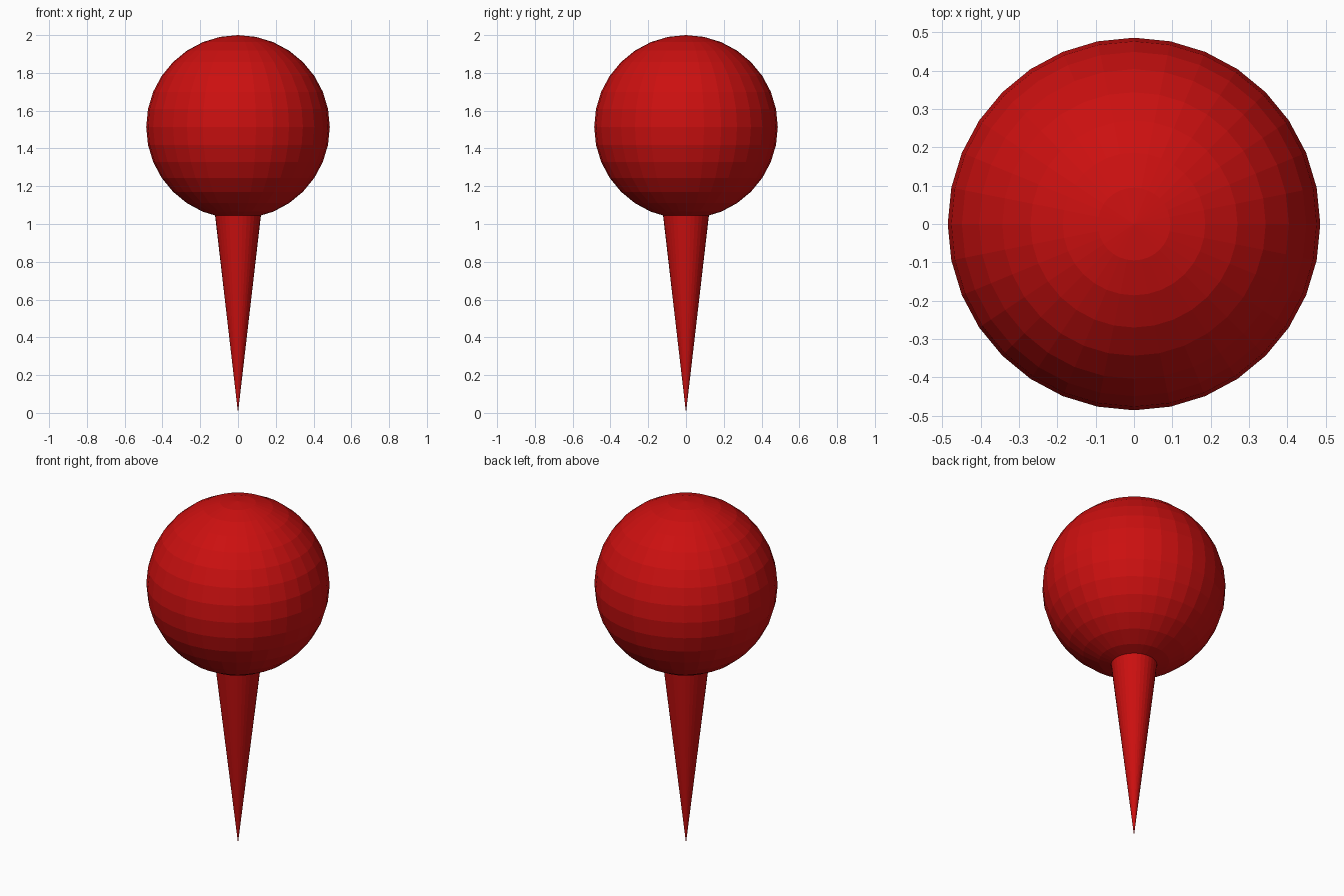
import bpy

if "Cube" in bpy.data.objects:
    bpy.data.objects.remove(bpy.data.objects["Cube"])

HEAD_R = 0.486
HEAD_Z = 2.0 - HEAD_R
SPIKE_H = 1.06
SPIKE_R = 0.123

red = bpy.data.materials.new("red")
red.diffuse_color = (0.6, 0.005, 0.005, 1)
red.use_nodes = True
red.node_tree.nodes["Principled BSDF"].inputs["Base Color"].default_value = red.diffuse_color


def finish(name):
    obj = bpy.context.object
    obj.name = name
    obj.data.materials.append(red)
    return obj


# Round faceted head
bpy.ops.mesh.primitive_uv_sphere_add(segments=32, ring_count=16, radius=HEAD_R,
                                     location=(0, 0, HEAD_Z))
finish("head")

# Pointed spike, tip on the ground, wide end tucked into the head
bpy.ops.mesh.primitive_cone_add(vertices=32, radius1=0, radius2=SPIKE_R,
                                depth=SPIKE_H, location=(0, 0, SPIKE_H / 2))
finish("spike")
